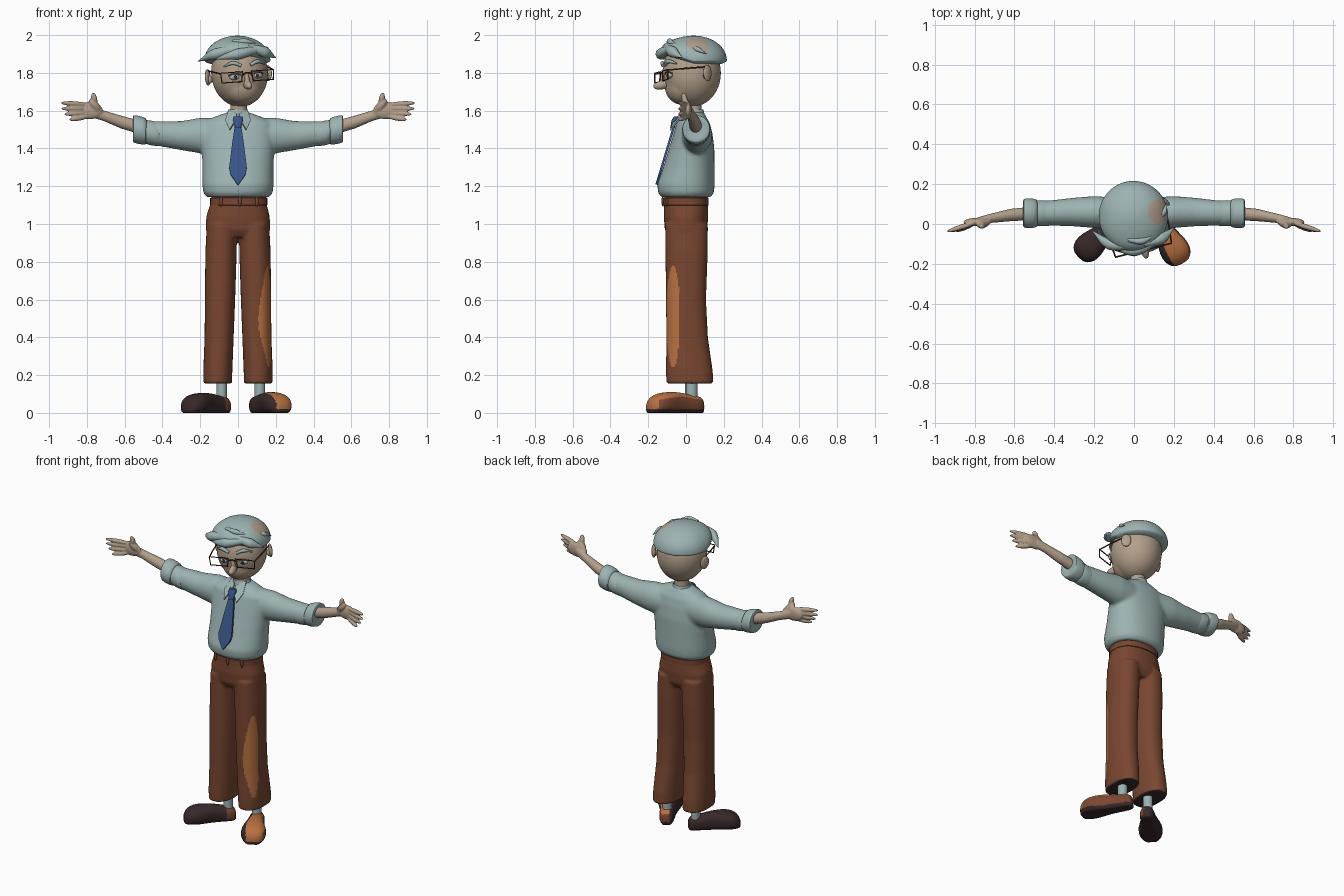
import bpy, bmesh
from math import sin, cos, pi, radians, copysign
from mathutils import Matrix, Vector

if "Cube" in bpy.data.objects:
    bpy.data.objects.remove(bpy.data.objects["Cube"])


def material(name, r, g, b):
    m = bpy.data.materials.new(name)
    m.use_nodes = True
    m.diffuse_color = (r, g, b, 1)
    bsdf = next(n for n in m.node_tree.nodes if n.type == 'BSDF_PRINCIPLED')
    bsdf.inputs["Base Color"].default_value = (r, g, b, 1)
    bsdf.inputs["Roughness"].default_value = 0.8
    return m


TEAL = material("pale_teal", .34, .45, .45)
SKIN = material("skin", .45, .35, .26)
BROWN = material("trouser_brown", .19, .062, .031)
ORANGE = material("worn_orange", .48, .165, .055)
DARK = material("dark_leather", .04, .022, .022)
BLUE = material("tie_blue", .04, .09, .25)
FRAME = material("frame_brown", .09, .035, .02)


def loft(bm, rings, axis='z', n=40, p=2.0, caps=True):
    """Skin superellipse rings (cx, cy, cz, a, b) stacked along an axis."""
    loops = []
    for cx, cy, cz, a, b in rings:
        loop = []
        for i in range(n):
            t = 2 * pi * i / n
            u = a * copysign(abs(cos(t)) ** (2 / p), cos(t))
            v = b * copysign(abs(sin(t)) ** (2 / p), sin(t))
            off = {'z': (u, v, 0), 'x': (0, u, v), 'y': (u, 0, v)}[axis]
            loop.append(bm.verts.new(Vector((cx, cy, cz)) + Vector(off)))
        loops.append(loop)
    for lo, hi in zip(loops, loops[1:]):
        for i in range(n):
            j = (i + 1) % n
            bm.faces.new((lo[i], lo[j], hi[j], hi[i]))
    if caps:
        bm.faces.new(loops[0][::-1])
        bm.faces.new(loops[-1])


def blob(bm, c, r, rot=Matrix(), u=32, v=20):
    m = Matrix.Translation(c) @ rot @ Matrix.Diagonal((*r, 1))
    return bmesh.ops.create_uvsphere(bm, u_segments=u, v_segments=v, radius=1, matrix=m)["verts"]


def digit(bm, start, end, r):
    """Stretched ellipsoid from start to end."""
    a, b = Vector(start), Vector(end)
    rot = (b - a).to_track_quat('Z', 'Y').to_matrix().to_4x4()
    blob(bm, (a + b) / 2, (r, r, (b - a).length / 2), rot, 16, 12)


def bake(ob, mats, paint=None):
    """Apply modifiers, assign colours by rule, shade smooth."""
    bpy.context.view_layer.update()
    name = ob.name
    me = bpy.data.meshes.new_from_object(ob.evaluated_get(bpy.context.evaluated_depsgraph_get()))
    world = ob.matrix_world.copy()
    bpy.data.objects.remove(ob)
    out = bpy.data.objects.new(name, me)
    out.matrix_world = world
    bpy.context.collection.objects.link(out)
    me.materials.clear()
    for m in mats:
        me.materials.append(m)
    for f in me.polygons:
        f.material_index = paint(f.center, f.normal) if paint else 0
    me.shade_smooth()
    me.set_sharp_from_angle(angle=radians(50))
    return out


def finish(name, bm, mats, matrix=Matrix(), voxel=0, smooth=0, sub=0, mirror=False, thick=0, paint=None):
    bmesh.ops.recalc_face_normals(bm, faces=bm.faces[:])
    me = bpy.data.meshes.new(name)
    bm.to_mesh(me)
    bm.free()
    ob = bpy.data.objects.new(name, me)
    bpy.context.collection.objects.link(ob)
    ob.matrix_world = matrix
    if thick:
        ob.modifiers.new("Thick", 'SOLIDIFY').thickness = thick
    if voxel:
        mod = ob.modifiers.new("Fuse", 'REMESH')
        mod.mode, mod.voxel_size = 'VOXEL', voxel
    if smooth:
        mod = ob.modifiers.new("Smooth", 'SMOOTH')
        mod.factor, mod.iterations = .5, smooth
    if sub:
        ob.modifiers.new("Sub", 'SUBSURF').levels = sub
    if mirror:
        ob.modifiers.new("Mirror", 'MIRROR').use_mirror_merge = False
    return bake(ob, mats, paint)


def tube(name, pts, radius, mat, matrix=Matrix(), taper=None, cyclic=False, smooth=True):
    cu = bpy.data.curves.new(name, 'CURVE')
    cu.dimensions, cu.bevel_depth, cu.bevel_resolution = '3D', radius, 3
    cu.use_fill_caps = True
    sp = cu.splines.new('BEZIER' if smooth else 'POLY')
    store = sp.bezier_points if smooth else sp.points
    store.add(len(pts) - 1)
    for i, (p, q) in enumerate(zip(store, pts)):
        p.co = q if smooth else (*q, 1)
        p.radius = taper[i] if taper else 1
        if smooth:
            p.handle_left_type = p.handle_right_type = 'AUTO'
    sp.use_cyclic_u = cyclic
    ob = bpy.data.objects.new(name, cu)
    bpy.context.collection.objects.link(ob)
    ob.matrix_world = matrix
    return bake(ob, [mat])


# Trousers: pelvis and two legs fused, worn patch on the left leg
bm = bmesh.new()
loft(bm, [(0, 0, .93, .15, .09), (0, 0, .97, .17, .112), (0, 0, 1.04, .168, .118), (.003, 0, 1.12, .145, .115)], p=2.3)
for s in (-1, 1):
    loft(bm, [(s * x, y, z, a, b) for x, y, z, a, b in (
        (.108, .02, .155, .076, .124), (.107, .018, .22, .077, .124), (.1, .006, .4, .077, .11),
        (.095, .0, .6, .08, .106), (.09, .003, .85, .083, .112), (.085, .003, 1.0, .08, .113))], p=2.2)


def trouser_paint(c, n):
    if c.z < .2 and n.z < -.6:
        return 2
    patch = ((c.y + .068) / .036) ** 2 + ((c.z - .51) / .27) ** 2 < 1
    return 1 if patch and c.x > .1 and n.x > 0 else 0


finish("trousers", bm, [BROWN, ORANGE, DARK], voxel=.008, smooth=6, paint=trouser_paint)

# Belt with loops
bm = bmesh.new()
loft(bm, [(.004, 0, z, .144 + w, .113 + w) for z, w in ((1.097, 0), (1.1, .007), (1.137, .007), (1.142, 0))], p=2.3)
finish("belt", bm, [BROWN])
for x in (-.09, .01, .1):
    bm = bmesh.new()
    y = -.123 * (1 - (abs(x) / .155) ** 2.3) ** (1 / 2.3)
    blob(bm, (x, y, 1.12), (.009, .007, .028), u=12, v=8)
    finish("belt_loop", bm, [BROWN])

# Shirt: torso and sleeves fused
bm = bmesh.new()
loft(bm, [(0, y, z, a, b) for z, a, y, b in (
    (1.142, .165, 0, .13), (1.165, .184, 0, .148), (1.21, .189, 0, .152), (1.3, .188, .015, .136),
    (1.4, .192, .03, .12), (1.48, .195, .037, .103), (1.535, .185, .038, .088),
    (1.565, .13, .04, .068), (1.592, .055, .042, .052))], p=2.2)
for s in (-1, 1):
    loft(bm, [(s * x, y, z, a, b) for x, y, z, a, b in (
        (.05, .05, 1.46, .08, .1), (.2, .06, 1.468, .08, .094), (.3, .06, 1.468, .072, .077),
        (.46, .054, 1.482, .06, .062))], axis='x')
finish("shirt", bm, [TEAL], voxel=.009, smooth=8)

# Rolled cuffs
bm = bmesh.new()
for x, z, r, w in ((.45, 1.48, .064, .04), (.52, 1.497, .073, .036)):
    loft(bm, [(x + w * k, .054, z + .2 * w * k, r * f, r * f) for k, f in
              ((-1, .8), (-.85, .95), (-.4, 1), (.4, 1.02), (.9, .98), (1, .88), (.8, .6))], axis='x')
finish("sleeve_cuffs", bm, [TEAL], mirror=True)

# Forearm, palm, fingers and thumb
bm = bmesh.new()
loft(bm, [(.49, .055, 1.503, .034, .036), (.62, .045, 1.54, .031, .034), (.71, .03, 1.573, .024, .028),
          (.78, .015, 1.597, .02, .032)], axis='x')
blob(bm, (.785, .01, 1.6), (.07, .021, .046))
for k, tip in enumerate((.94, .938, .922, .895)):
    digit(bm, (.79, .008, 1.632 - .021 * k), (tip, -.038, 1.641 - .03 * k), .0135)
digit(bm, (.73, .01, 1.595), (.785, -.008, 1.66), .022)
digit(bm, (.755, 0, 1.63), (.768, -.015, 1.695), .016)
finish("arms_and_hands", bm, [SKIN], voxel=.005, smooth=3, mirror=True)

# Neck and collar
bm = bmesh.new()
loft(bm, [(.004, .042, 1.56, .046, .044), (.004, .04, 1.61, .043, .042), (.006, .038, 1.68, .046, .045)])
finish("neck", bm, [SKIN])
bm = bmesh.new()
loft(bm, [(0, .042, 1.56, .062, .062), (0, .042, 1.605, .052, .05), (0, .042, 1.6, .046, .045)], caps=False)
finish("collar_band", bm, [TEAL])
bm = bmesh.new()
bm.faces.new([bm.verts.new(c) for c in (
    (.05, .015, 1.608), (.006, -.03, 1.585), (.012, -.062, 1.555), (.045, -.085, 1.5), (.068, -.045, 1.55))])
finish("collar_flaps", bm, [TEAL], mirror=True, thick=.008)

# Tie: tapered strip following the chest, with a knot
bm = bmesh.new()
rows = [[bm.verts.new((s * w, -.057 - (1.56 - z) * .3, z)) for s in (-1, 0, 1)]
        for z, w in ((1.53, .016), (1.42, .032), (1.3, .047), (1.265, .04), (1.21, .003))]
for a, b in zip(rows, rows[1:]):
    for i in (0, 1):
        bm.faces.new((a[i], a[i + 1], b[i + 1], b[i]))
finish("tie", bm, [BLUE], thick=.012)
bm = bmesh.new()
loft(bm, [(0, -.072, 1.508, .015, .012), (0, -.06, 1.55, .026, .016), (0, -.052, 1.568, .022, .012)], n=16, p=3)
finish("tie_knot", bm, [BLUE])

# Head, turned a little to its left
HEAD = Matrix.Translation((.008, .03, 1.8)) @ Matrix.Rotation(radians(14), 4, 'Z') @ Matrix.Rotation(radians(-4), 4, 'Y')
bm = bmesh.new()
blob(bm, (0, 0, 0), (.15, .155, .18), u=48, v=32)
blob(bm, (0, -.05, -.07), (.105, .095, .1))
finish("head", bm, [SKIN], HEAD, voxel=.007, smooth=6)
bm = bmesh.new()
blob(bm, (0, -.165, -.065), (.021, .047, .023), Matrix.Rotation(radians(10), 4, 'X'))
blob(bm, (0, -.15, -.035), (.014, .022, .035))
finish("nose", bm, [SKIN], HEAD, voxel=.004, smooth=3)
bm = bmesh.new()
blob(bm, (.163, .045, -.012), (.012, .03, .043), Matrix.Rotation(radians(35), 4, 'Z'))
blob(bm, (.157, .04, -.025), (.018, .016, .022))
finish("ears", bm, [SKIN], HEAD, mirror=True)
bm = bmesh.new()
blob(bm, (.06, -.135, -.018), (.03, .016, .016))
finish("eyes", bm, [TEAL], HEAD, mirror=True)
bm = bmesh.new()
blob(bm, (.06, -.149, -.018), (.009, .004, .01), u=16, v=10)
finish("irises", bm, [DARK], HEAD, mirror=True)

# Eyelids, brows and glasses
for s in (-1, 1):
    tube("eyelid", [(s * .028, -.152, -.008), (s * .06, -.152, .001), (s * .094, -.13, -.008)], .004, ORANGE, HEAD)
    tube("eyebrow", [(s * .025, -.15, .04), (s * .065, -.142, .056), (s * .11, -.11, .042)],
         .011, TEAL, HEAD, taper=(.8, 1, .4))
    rim = [(s * x, -.166, z) for x, z in ((.024, .008), (.145, .008), (.14, -.044), (.032, -.044))]
    tube("glasses_rim", rim, .004, FRAME, HEAD, cyclic=True, smooth=False)
    tube("glasses_temple", [(s * .145, -.166, .005), (s * .155, -.06, .014), (s * .158, .05, .022)], .004, FRAME, HEAD)
tube("glasses_bridge", [(-.026, -.166, -.008), (0, -.172, .002), (.026, -.166, -.008)], .004, FRAME, HEAD)

# Hair cap with a bald patch
bm = bmesh.new()
for v in blob(bm, (0, 0, 0), (.174, .176, 1), u=80, v=48):
    h = v.co.z * (.13 if v.co.z > 0 else .034)
    v.co.z = h + .045 * min(1, max(0, -v.co.y / .15)) * (1 - max(h, 0) / .13)
    v.co += Vector((-.003, .04, 1.867))


def hair_paint(c, n):
    return int(((c.x - .115) / .045) ** 2 + ((c.y - .06) / .06) ** 2 < 1 and c.z > 1.885)


finish("hair_cap", bm, [TEAL, SKIN], paint=hair_paint)

# Loose locks
locks = [
    [(.02, -.1, 1.935), (-.12, -.1, 1.9), (-.21, -.035, 1.862)],
    [(.05, -.1, 1.935), (.14, -.07, 1.91), (.2, -.02, 1.88)],
    [(.11, -.085, 1.925), (.0, -.132, 1.9), (-.13, -.105, 1.872)],
    [(-.03, -.08, 1.968), (.04, -.085, 1.965), (.11, -.05, 1.95)],
    [(.03, .02, 1.985), (.07, .06, 1.972), (.08, .13, 1.95)],
    [(.125, .03, 1.935), (.15, .06, 1.925), (.165, .11, 1.9)]]
for pts, r in zip(locks, (.03, .03, .03, .017, .012, .014)):
    tube("hair_lock", pts, r, TEAL, taper=(.6, 1, .08))


# Shoes and socks
def left_paint(c, n):
    if c.z < .02 or n.x < -.4:
        return 0
    return 2 if n.z > .5 or n.y < -.55 else 1


def right_paint(c, n):
    return 1 if c.z > .015 and c.y > -.07 and n.x > .3 else 0


for side, heel, turn, k, sock, paint in (
        ("left", (.085, .085, 0), 29, 1, (.115, .03), left_paint),
        ("right", (-.055, .05, 0), -46, .96, (-.087, .025), right_paint)):
    place = Matrix.Translation(heel) @ Matrix.Rotation(radians(turn), 4, 'Z') @ Matrix.Scale(k, 4)
    bm = bmesh.new()
    loft(bm, [(0, -s, h * .45, w, h * .55) for s, w, h in (
        (-.005, .022, .06), (.012, .042, .09), (.06, .048, .09), (.11, .048, .105), (.17, .057, .112),
        (.23, .077, .11), (.28, .074, .098), (.31, .055, .075), (.325, .028, .045))], axis='y', p=2.4)
    for v in bm.verts:
        v.co.z = max(v.co.z, 0)
    finish(side + "_shoe", bm, [DARK, BROWN, ORANGE], place, sub=1, paint=paint)
    bm = bmesh.new()
    loft(bm, [(*sock, z, .028, .03) for z in (.06, .14, .22)], n=24)
    finish(side + "_sock", bm, [TEAL])
